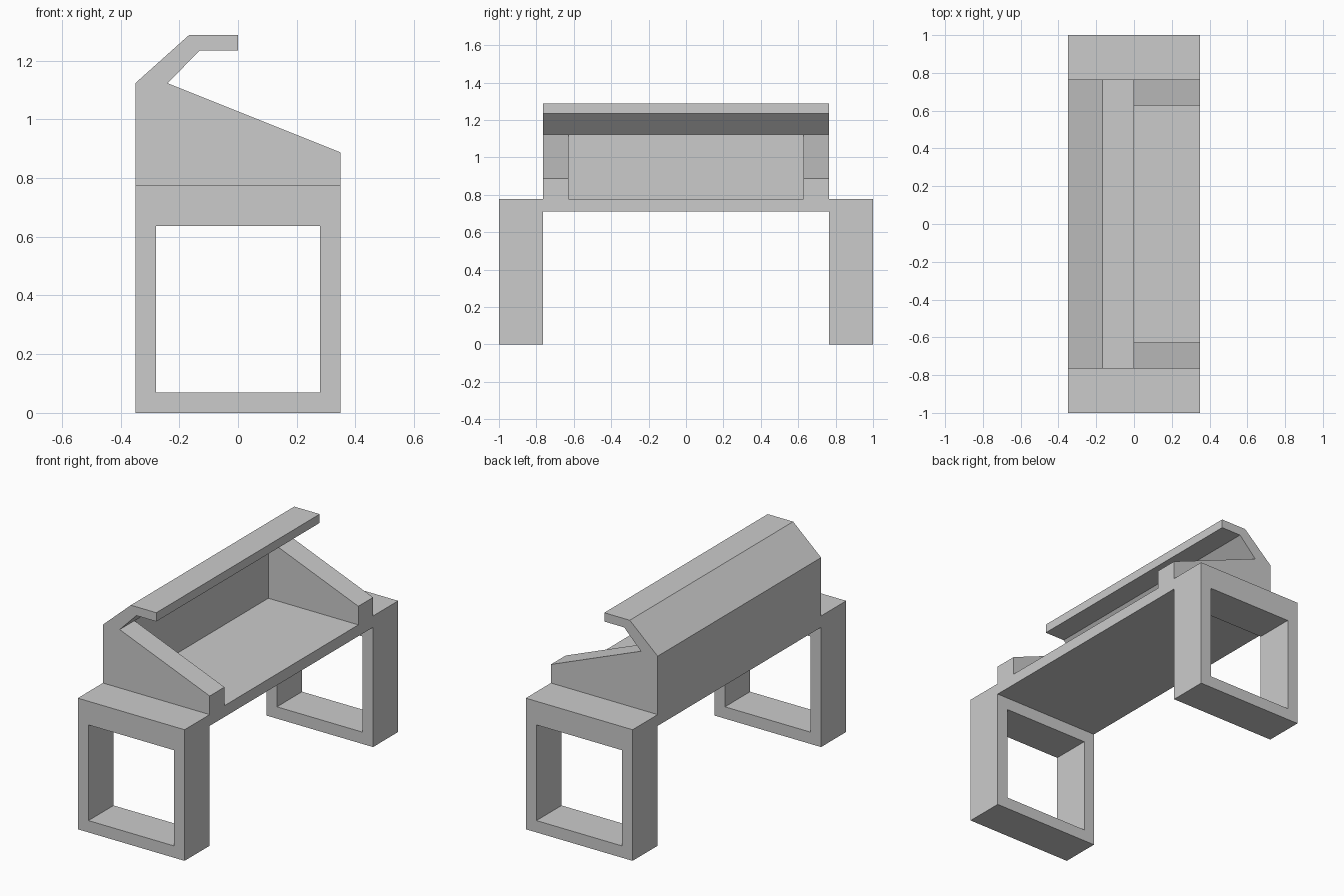
import bpy, bmesh

if "Cube" in bpy.data.objects:
    bpy.data.objects.remove(bpy.data.objects["Cube"])


def make(name, bm):
    bmesh.ops.recalc_face_normals(bm, faces=bm.faces)
    mesh = bpy.data.meshes.new(name)
    bm.to_mesh(mesh)
    bm.free()
    obj = bpy.data.objects.new(name, mesh)
    bpy.context.collection.objects.link(obj)
    return obj


def extrude_profile(name, points, y0, y1):
    """Sweep a closed (x, z) profile along y."""
    bm = bmesh.new()
    face = bm.faces.new([bm.verts.new((x, y0, z)) for x, z in points])
    ext = bmesh.ops.extrude_face_region(bm, geom=[face], use_keep_orig=True)
    moved = [g for g in ext["geom"] if isinstance(g, bmesh.types.BMVert)]
    bmesh.ops.translate(bm, verts=moved, vec=(0, y1 - y0, 0))
    return make(name, bm)


def frame(name, outer, inner, y0, y1):
    """Rectangular frame with an open centre; rects are (half width, z0, z1)."""
    bm = bmesh.new()
    loops = []
    for (w, z0, z1), y in ((outer, y0), (outer, y1), (inner, y1), (inner, y0)):
        loops.append([bm.verts.new((x, y, z))
                      for x, z in ((-w, z0), (w, z0), (w, z1), (-w, z1))])
    for a in range(4):
        b = (a + 1) % 4
        for i in range(4):
            j = (i + 1) % 4
            bm.faces.new((loops[a][i], loops[a][j], loops[b][j], loops[b][i]))
    return make(name, bm)


W, INNER, SIDE, END = 0.35, 0.627, 0.765, 1.0
DECK_LOW, DECK = 0.71, 0.777

# Outline of back wall and folded hood, and of its inner surface
back = [(0, 1.235), (0, 1.287), (-0.167, 1.287), (-W, 1.123), (-W, DECK_LOW)]
hood_inside = [(-0.24, 1.123), (-0.13, 1.235)]

# Tray: deck, back wall and hood between the side panels
tray = back + [(W, DECK_LOW), (W, DECK), (-0.24, DECK)] + hood_inside
extrude_profile("tray_with_hood", tray, -INNER, INNER)

# Sloped side panels, including the ends of deck and hood
panel = back + [(W, DECK_LOW), (W, 0.887)] + hood_inside
for s, label in ((-1, "front"), (1, "rear")):
    y0, y1 = sorted((s * INNER, s * SIDE))
    extrude_profile(label + "_side_panel", panel, y0, y1)
    # Open box legs
    y0, y1 = sorted((s * SIDE, s * END))
    frame(label + "_leg_frame", (W, 0, DECK), (0.28, 0.07, 0.637), y0, y1)
